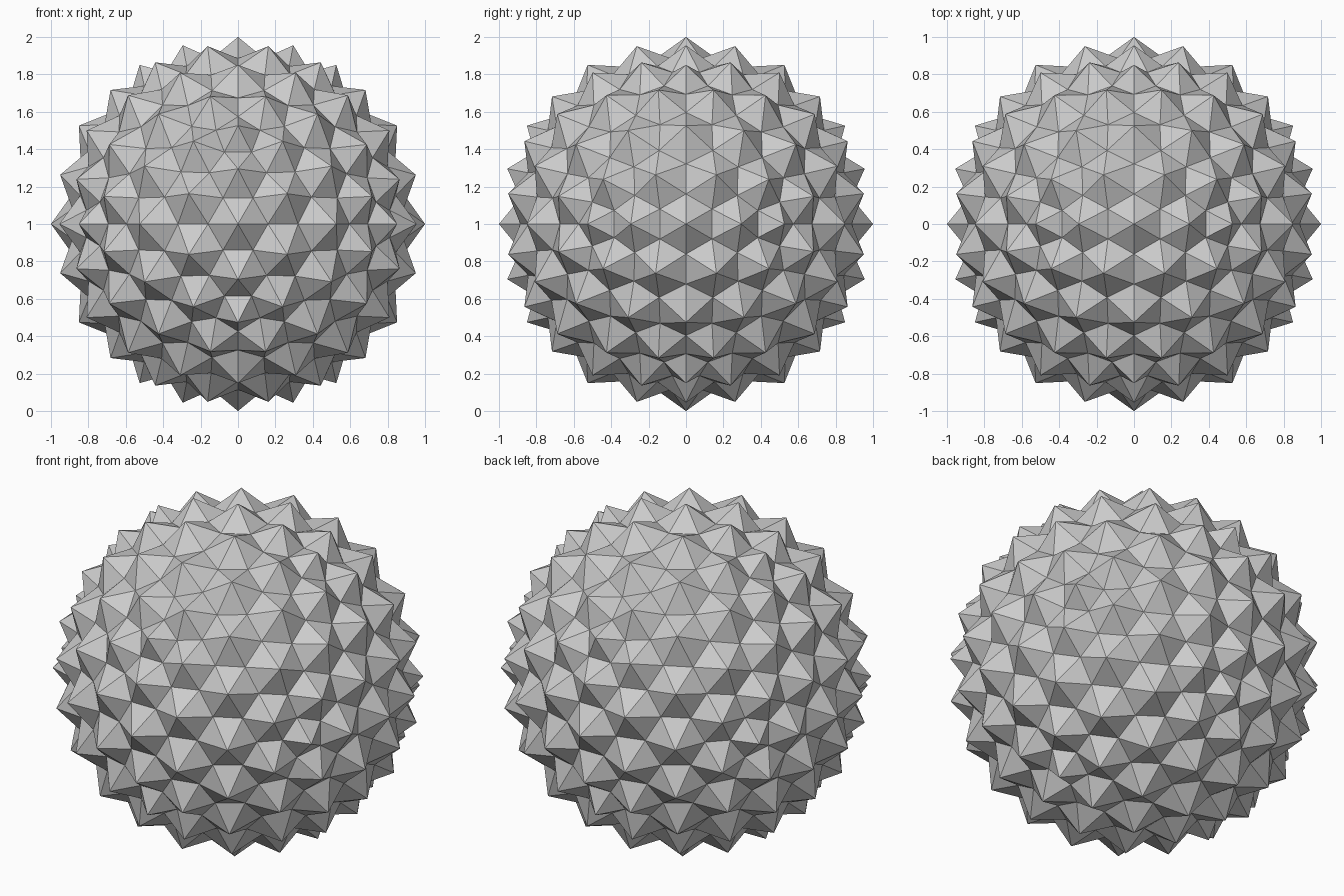
import bpy, bmesh
from mathutils import Vector

if "Cube" in bpy.data.objects:
    bpy.data.objects.remove(bpy.data.objects["Cube"])

PHI = (1 + 5 ** 0.5) / 2
FREQ = 4            # splits per icosahedron edge
PIT = 0.90          # radius of the valley corners (tips lie at radius 1)

# Icosahedron corners, two-fold axes along x, y, z
corners = []
for a in (-1, 1):
    for b in (-PHI, PHI):
        corners += [Vector((a, 0, b)), Vector((b, a, 0)), Vector((0, b, a))]


def touching(p, q):
    return abs((p - q).length - 2) < 0.01


tris = [(p, q, r)
        for i, p in enumerate(corners)
        for j, q in enumerate(corners[:i])
        for r in corners[:j]
        if touching(p, q) and touching(q, r) and touching(p, r)]

bm = bmesh.new()
tips = {}


def tip(face, i, j):
    """Spike tip on the unit sphere, shared between neighbouring faces."""
    p, q, r = face
    co = (p * (FREQ - i - j) + q * i + r * j).normalized()
    key = tuple(round(c * 1000) for c in co)
    if key not in tips:
        tips[key] = bm.verts.new(co)
    return tips[key]


# Geodesic triangles between tips: each one holds a valley corner
edge_pits = {}
for face in tris:
    for i in range(FREQ):
        for j in range(FREQ - i):
            cells = [((i, j), (i + 1, j), (i, j + 1))]
            if i + j < FREQ - 1:
                cells.append(((i + 1, j), (i + 1, j + 1), (i, j + 1)))
            for cell in cells:
                vs = [tip(face, *c) for c in cell]
                mid = (vs[0].co + vs[1].co + vs[2].co).normalized()
                pit = bm.verts.new(mid * PIT)
                for k in range(3):
                    edge = frozenset((vs[k], vs[k - 1]))
                    edge_pits.setdefault(edge, []).append(pit)

# Pyramid sides: every tip joined to each pair of neighbouring valley corners
for edge, (p1, p2) in edge_pits.items():
    for t in edge:
        f = bm.faces.new((t, p1, p2))
        f.normal_update()
        if f.normal.dot(f.calc_center_median()) < 0:
            f.normal_flip()

bmesh.ops.translate(bm, verts=bm.verts, vec=(0, 0, 1))
mesh = bpy.data.meshes.new("spiked_ball")
bm.to_mesh(mesh)
bm.free()
obj = bpy.data.objects.new("spiked_ball", mesh)
bpy.context.collection.objects.link(obj)
